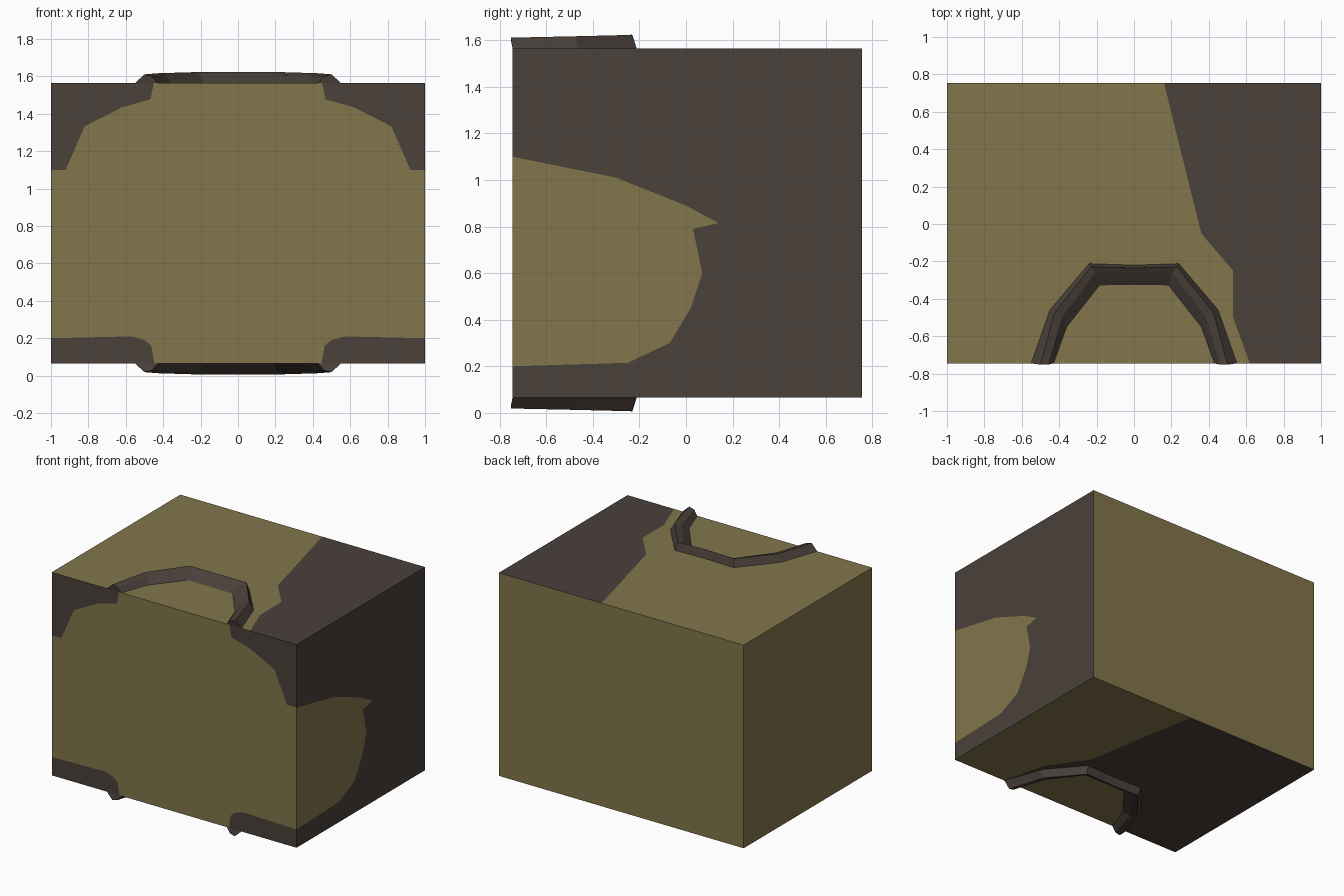
import bpy, bmesh
from mathutils import Vector
from mathutils.geometry import delaunay_2d_cdt

if "Cube" in bpy.data.objects:
    bpy.data.objects.remove(bpy.data.objects["Cube"])


def material(name, rgb):
    m = bpy.data.materials.new(name)
    m.diffuse_color = (*rgb, 1)
    m.use_nodes = True
    m.node_tree.nodes["Principled BSDF"].inputs["Base Color"].default_value = m.diffuse_color
    return m


khaki = material("khaki", (0.225, 0.18, 0.072))
dark = material("dark brown", (0.069, 0.052, 0.043))

X, Y0, Y1, Z0, Z1 = 1.0, -0.745, 0.755, 0.065, 1.565


def new_object(name, bm, mats):
    me = bpy.data.meshes.new(name)
    bm.to_mesh(me)
    bm.free()
    for m in mats:
        me.materials.append(m)
    ob = bpy.data.objects.new(name, me)
    bpy.context.collection.objects.link(ob)
    return ob


def ccw(poly):
    area = sum(a[0] * b[1] - b[0] * a[1] for a, b in zip(poly, poly[1:] + poly[:1]))
    return poly if area > 0 else poly[::-1]


def mirror(poly):
    return [(-u, v) for u, v in poly]


def add_side(bm, rect, patches, to3d, outward, base, patch_mat):
    """Flat box side, with painted patches cut into it."""
    u0, u1, v0, v1 = rect
    polys = [[(u0, v0), (u1, v0), (u1, v1), (u0, v1)]] + [ccw(p) for p in patches]
    pts, faces = [], []
    for p in polys:
        faces.append(list(range(len(pts), len(pts) + len(p))))
        pts += [Vector(q) for q in p]
    co, _, tris, _, _, orig = delaunay_2d_cdt(pts, [], faces, 1, 1e-5)
    verts = [bm.verts.new(to3d(*c)) for c in co]
    for t, ids in zip(tris, orig):
        f = bm.faces.new([verts[i] for i in t])
        f.normal_update()
        if f.normal.dot(Vector(outward)) < 0:
            f.normal_flip()
        f.material_index = patch_mat if any(i > 0 for i in ids) else base


# Painted patches on each side
front_top = [(1, Z1), (0.45, Z1), (0.468, 1.477), (0.62, 1.435),
             (0.82, 1.333), (0.922, 1.10), (1, 1.10)]
front_low = [(1, Z0), (0.447, Z0), (0.463, 0.16), (0.50, 0.19), (0.57, 0.21), (1, 0.2)]
right_khaki = [(Y0, 1.10), (-0.3, 1.01), (0, 0.89), (0.14, 0.815), (0.03, 0.79),
               (0.07, 0.6), (0.02, 0.45), (-0.07, 0.3), (-0.25, 0.215), (Y0, 0.2)]
top_dark = [(0.16, Y1), (0.36, -0.05), (0.53, -0.25), (0.53, -0.5), (0.62, Y0),
            (1, Y0), (1, Y1)]
bottom_dark = [(0.12, Y1), (0.28, -0.14), (0.47, -0.41), (0.55, Y0), (0.48, Y0),
               (0.4, -0.5), (0.21, -0.26), (-0.21, -0.26), (-0.4, -0.5), (-0.48, Y0),
               (-1, Y0), (-1, Y1)]

# Box body
bm = bmesh.new()
wide, deep, plan = (-X, X, Z0, Z1), (Y0, Y1, Z0, Z1), (-X, X, Y0, Y1)
add_side(bm, wide, [front_top, mirror(front_top), front_low, mirror(front_low)],
         lambda u, v: (u, Y0, v), (0, -1, 0), 0, 1)
add_side(bm, wide, [], lambda u, v: (u, Y1, v), (0, 1, 0), 0, 1)
add_side(bm, deep, [right_khaki], lambda u, v: (X, u, v), (1, 0, 0), 1, 0)
add_side(bm, deep, [], lambda u, v: (-X, u, v), (-1, 0, 0), 0, 1)
add_side(bm, plan, [top_dark], lambda u, v: (u, v, Z1), (0, 0, 1), 0, 1)
add_side(bm, plan, [bottom_dark], lambda u, v: (u, v, Z0), (0, 0, -1), 0, 1)
bmesh.ops.remove_doubles(bm, verts=bm.verts, dist=1e-4)
new_object("box_body", bm, [khaki, dark])

# Arched rims: sections run outer base, outer top, inner top, inner base
half = [
    [(0.55, -0.745, 0), (0.50, -0.752, 0.046), (0.46, -0.752, 0.036), (0.43, -0.745, 0)],
    [(0.45, -0.46, 0), (0.425, -0.475, 0.052), (0.385, -0.50, 0.04), (0.36, -0.55, 0)],
    [(0.24, -0.212, 0), (0.23, -0.23, 0.058), (0.205, -0.26, 0.042), (0.185, -0.328, 0)],
    [(0, -0.22, 0), (0, -0.235, 0.06), (0, -0.265, 0.042), (0, -0.325, 0)],
]
arch = half + [[(-x, y, h) for x, y, h in s] for s in half[-2::-1]]


def rim(name, z, direction):
    bm = bmesh.new()
    rings = [[bm.verts.new((x, y, z + direction * h)) for x, y, h in s] for s in arch]
    for a, b in zip(rings, rings[1:]):
        for i in range(4):
            j = (i + 1) % 4
            bm.faces.new((a[i], a[j], b[j], b[i]))
    bm.faces.new(rings[0])
    bm.faces.new(rings[-1])
    bmesh.ops.recalc_face_normals(bm, faces=bm.faces)
    new_object(name, bm, [dark])


rim("top_arch_rim", Z1, 1)
rim("bottom_arch_rim", Z0, -1)
